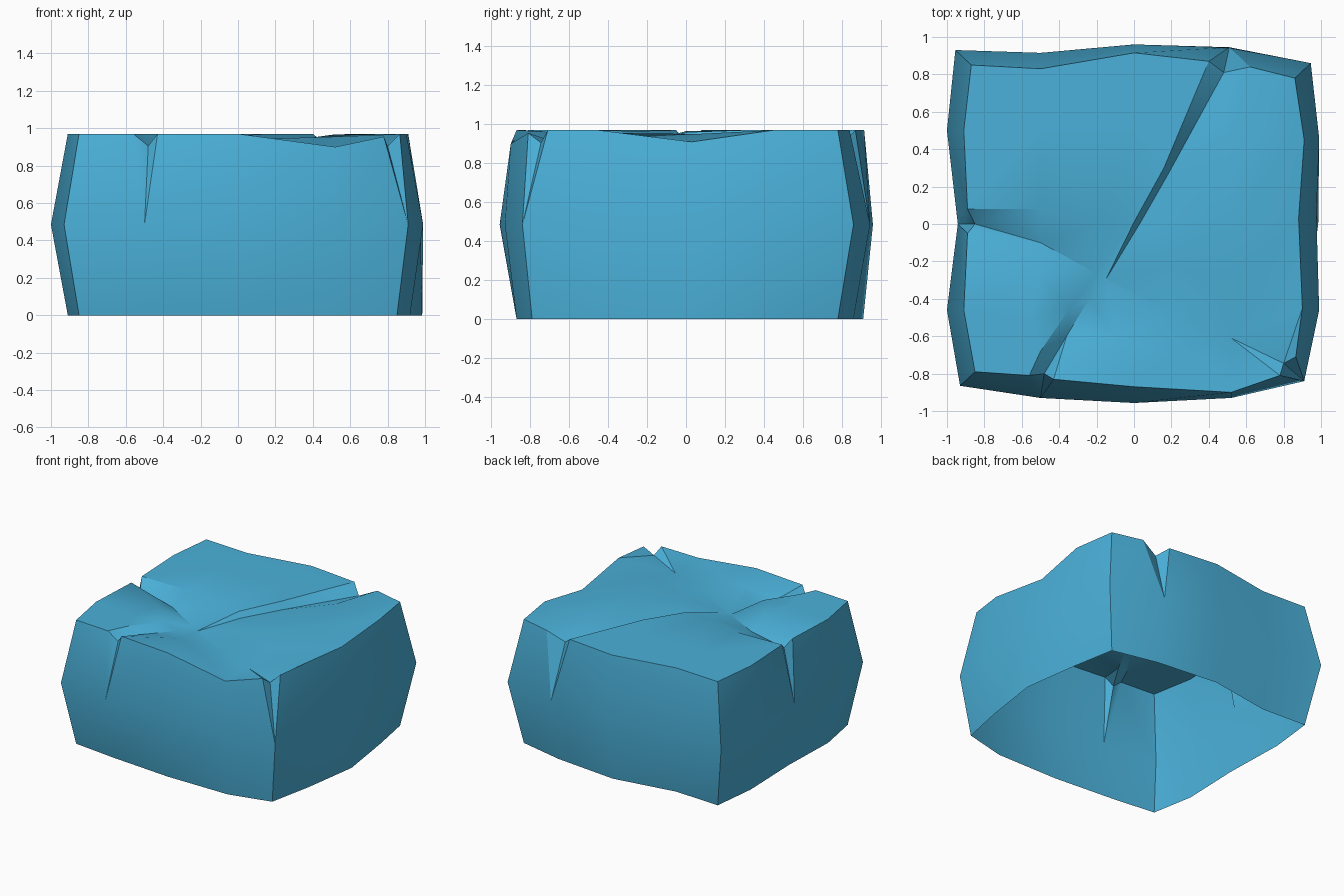
import bpy, bmesh, math
from mathutils import Vector
from mathutils.geometry import delaunay_2d_cdt

if "Cube" in bpy.data.objects:
    bpy.data.objects.remove(bpy.data.objects["Cube"])

TOP, MID = 0.97, 0.485

# Bulging middle outline, counter-clockwise from the front left corner
middle = [(-.93, -.865), (-.5, -.93), (0, -.957), (.52, -.93), (.91, -.84), (.99, -.46),
          (.975, .05), (.99, .46), (.945, .86), (.51, .945), (0, .96), (-.5, .915),
          (-.955, .93), (-1, .5), (-.942, 0), (-1, -.46)]
# Narrower open foot
foot = [(-.85, -.79), (-.5, -.83), (0, -.87), (.52, -.87), (.85, -.79), (.92, -.45),
        (.985, 0), (.92, .45), (.86, .78), (.5, .86), (0, .91), (-.5, .83),
        (-.87, .85), (-.91, .5), (-.895, 0), (-.91, -.46)]
# Top rim, one group per middle point; groups of three are crack mouths
rim = [[(-.85, -.79)], [(-.56, -.81), (-.48, -.80, .905), (-.43, -.83)], [(0, -.87)],
       [(.52, -.90, .90)], [(.78, -.81, .955), (.80, -.745, .905), (.865, -.71)],
       [(.90, -.45)], [(.88, .03, .91)], [(.91, .45)], [(.86, .78)],
       [(.62, .84), (.48, .81, .905), (.40, .87)], [(0, .915)], [(-.5, .83)],
       [(-.87, .85)], [(-.91, .5)], [(-.89, .08), (-.85, 0, .905), (-.89, -.05)],
       [(-.91, -.46)]]
# Long crack: crest, then floor, front to back
crest = [(-.50, -.68), (-.35, -.46), (-.2, -.265, .89), (0, .01, .96), (.16, .3)]
floor = [(-.36, -.6, .92), (-.24, -.4, .90), (-.15, -.295, .88), (.03, 0, .92), (.19, .28, .92)]
# Shallow valley crossing it, plus raised ground around both
valley_left = [(-.5, -.10, .90)]
valley_right = [(.2, -.47, .885), (.52, -.61, .89)]
ground = [(-.5, .5), (-.5, .08, .965), (-.2, .0, .965), (-.5, -.26, .965), (-.55, -.5),
          (-.1, -.6, .955), (.2, -.7, .93), (.2, -.22, .945), (.52, -.35, .955),
          (.5, .05, .95), (.5, .5, .965), (0, .5)]


def p3(p):
    return Vector((p[0], p[1], p[2] if len(p) > 2 else TOP))


bm = bmesh.new()
n = len(middle)
low = [bm.verts.new((x, y, 0)) for x, y in foot]
mid = [bm.verts.new((x, y, MID)) for x, y in middle]
top = [[bm.verts.new(p3(p)) for p in g] for g in rim]

# Walls, with folded triangles at the crack mouths
for i in range(n):
    j = (i + 1) % n
    bm.faces.new((low[i], low[j], mid[j], mid[i]))
    bm.faces.new((mid[i], mid[j], top[j][0], top[i][-1]))
    for a, b in zip(top[i], top[i][1:]):
        bm.faces.new((mid[i], b, a))

# Top surface triangulated along the crack and valley lines
verts = [v for g in top for v in g]
index = {v: k for k, v in enumerate(verts)}
outline = list(range(len(verts)))


def add(points):
    start = len(verts)
    verts.extend(bm.verts.new(p3(p)) for p in points)
    return list(range(start, len(verts)))


c, f, vl, vr = add(crest), add(floor), add(valley_left), add(valley_right)
add(ground)
front, back, left, corner = (top[k] for k in (1, 9, 14, 4))
lines = [[index[front[0]]] + c + [index[back[2]]],
         [index[front[1]]] + f + [index[back[1]]],
         [index[left[1]]] + vl + [c[2], f[2]] + vr + [index[corner[1]]]]
edges = [e for line in lines for e in zip(line, line[1:])]
out, _, faces, origin, _, _ = delaunay_2d_cdt(
    [v.co.to_2d() for v in verts], edges, [outline], 1, 1e-5)
for face in faces:
    if all(origin[k] for k in face):
        tri = [verts[origin[k][0]] for k in face]
        if len(set(tri)) == 3:
            bm.faces.new(tri)

# Keep normals pointing outwards
for face in bm.faces:
    face.normal_update()
bmesh.ops.recalc_face_normals(bm, faces=bm.faces[:])
bm.normal_update()
if sum(face.normal.z * face.calc_area() for face in bm.faces) < 0:
    bmesh.ops.reverse_faces(bm, faces=bm.faces[:])

mesh = bpy.data.meshes.new("cracked_block")
bm.to_mesh(mesh)
bm.free()
block = bpy.data.objects.new("cracked_block", mesh)
bpy.context.collection.objects.link(block)

blue = bpy.data.materials.new("sky blue")
blue.diffuse_color = (0.07, 0.44, 0.70, 1)
blue.use_nodes = True
blue.node_tree.nodes["Principled BSDF"].inputs["Base Color"].default_value = blue.diffuse_color
mesh.materials.append(blue)

bpy.context.view_layer.objects.active = block
block.select_set(True)
bpy.ops.object.shade_smooth_by_angle(angle=math.radians(30))
